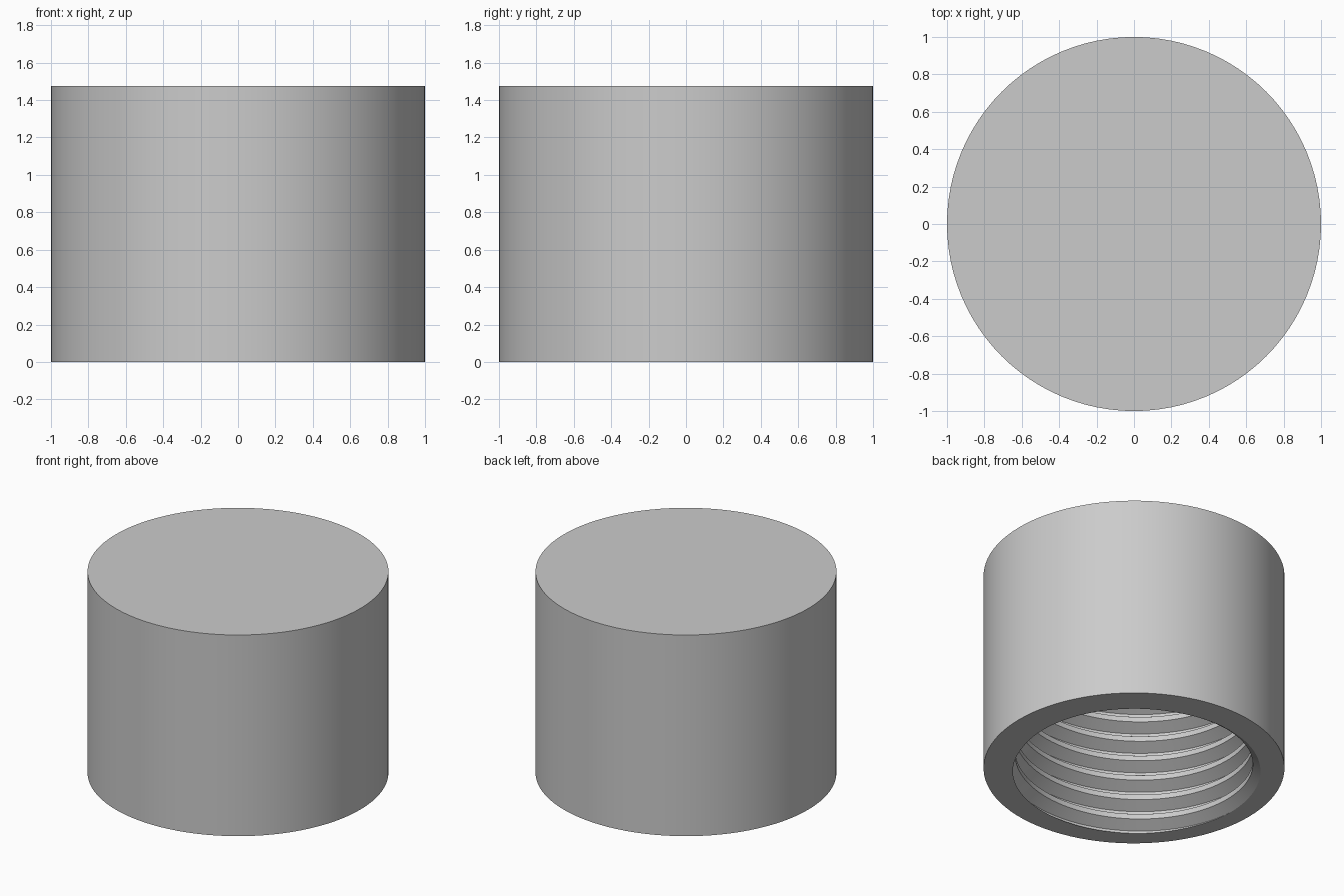
import bpy, bmesh
from math import cos, sin, tau, radians

cube = bpy.data.objects.get("Cube")
if cube:
    bpy.data.objects.remove(cube, do_unlink=True)

HEIGHT, RADIUS, DEPTH = 1.475, 1.0, 1.27
PITCH, ROOT, CREST = 0.149, 0.87, 0.79
SEGS = 96
START = radians(205)          # angle at which the groove meets the rim

bm = bmesh.new()


def ring(z):
    return [bm.verts.new((RADIUS * cos(tau * i / SEGS), RADIUS * sin(tau * i / SEGS), z))
            for i in range(SEGS)]


def rim_edges(z):
    return [e for e in bm.edges if e.is_boundary
            and all(abs(v.co.z - z) < 1e-4 for v in e.verts)]


# Internal thread: trapezoid profile (height in pitches, radius) swept along a helix
profile = [(-1 / 16, ROOT), (1 / 16, ROOT), (3 / 8, CREST), (5 / 8, CREST)]
first, last = -3 * SEGS, (int(DEPTH / PITCH) + 4) * SEGS
helix = []
for i in range(first, last):
    turn = i / SEGS
    a = tau * turn
    lift = turn - START / tau
    helix.append([bm.verts.new((r * cos(a), r * sin(a), (lift + h) * PITCH))
                  for h, r in profile])
for i in range(len(helix) - SEGS - 1):
    here = helix[i] + [helix[i + SEGS][0]]
    there = helix[i + 1] + [helix[i + SEGS + 1][0]]
    for k in range(len(profile)):
        bm.faces.new((here[k], there[k], there[k + 1], here[k + 1]))

# Trim the thread flat at the open rim and at the closed end
for z, up in ((0, -1), (DEPTH, 1)):
    bmesh.ops.bisect_plane(bm, geom=bm.verts[:] + bm.edges[:] + bm.faces[:], dist=1e-6,
                           plane_co=(0, 0, z), plane_no=(0, 0, up), clear_outer=True)
bmesh.ops.delete(bm, geom=[v for v in bm.verts if not v.link_faces], context='VERTS')

# Ceiling of the cavity
bmesh.ops.triangle_fill(bm, edges=rim_edges(DEPTH), use_beauty=True)

# Outer wall and flat top
low, high = ring(0), ring(HEIGHT)
for i in range(SEGS):
    j = (i + 1) % SEGS
    bm.faces.new((low[i], low[j], high[j], high[i]))
bm.faces.new(high)

# Flat rim between the outer wall and the thread
bmesh.ops.triangle_fill(bm, edges=rim_edges(0), use_beauty=True)
bmesh.ops.recalc_face_normals(bm, faces=bm.faces[:])

mesh = bpy.data.meshes.new("threaded_cap")
bm.to_mesh(mesh)
bm.free()
cap = bpy.data.objects.new("threaded_cap", mesh)
bpy.context.collection.objects.link(cap)

# Plain grey
grey = bpy.data.materials.new("light_grey")
grey.use_nodes = True
colour = (0.6, 0.6, 0.6, 1)
grey.diffuse_color = colour
grey.node_tree.nodes["Principled BSDF"].inputs["Base Color"].default_value = colour
mesh.materials.append(grey)

bpy.ops.object.select_all(action='DESELECT')
cap.select_set(True)
bpy.context.view_layer.objects.active = cap
bpy.ops.object.shade_smooth_by_angle(angle=radians(30))
